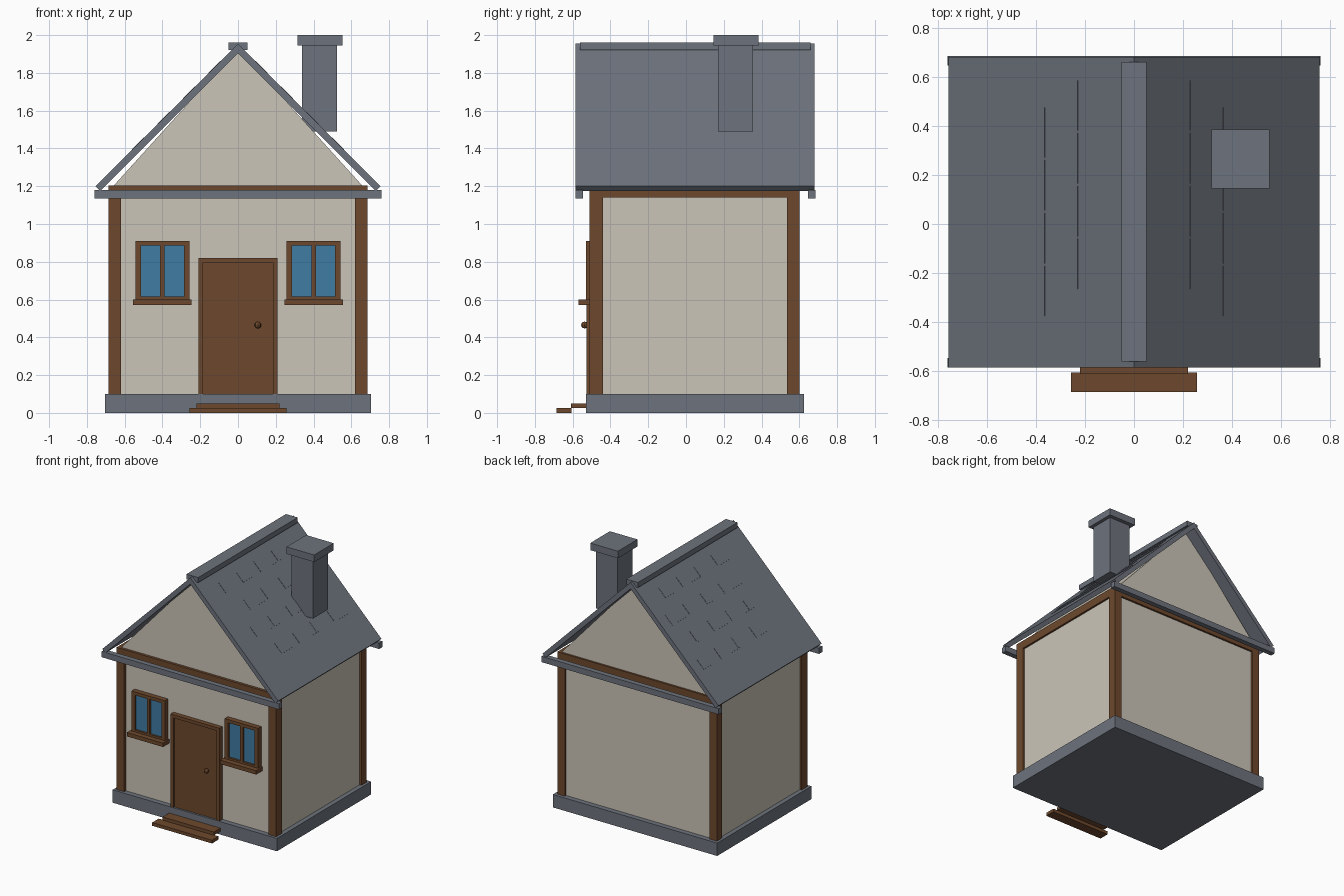
import bpy, bmesh, math
from mathutils import Matrix, Vector

cube = bpy.data.objects.get("Cube")
if cube:
    bpy.data.objects.remove(cube, do_unlink=True)


def material(name, rgb):
    m = bpy.data.materials.new(name)
    m.use_nodes = True
    m.diffuse_color = (*rgb, 1)
    m.node_tree.nodes["Principled BSDF"].inputs["Base Color"].default_value = (*rgb, 1)
    return m


PLASTER = material("cream plaster", (0.60, 0.56, 0.48))
TIMBER = material("brown timber", (0.155, 0.066, 0.026))
SLATE = material("grey slate", (0.155, 0.172, 0.205))
GLASS = material("blue glass", (0.05, 0.20, 0.36))

MID_Y = 0.05          # middle of the house body along y
RIDGE_Z = 1.955       # height where the two roof surfaces meet


def finish(name, bm, mat):
    bmesh.ops.recalc_face_normals(bm, faces=bm.faces)
    mesh = bpy.data.meshes.new(name)
    bm.to_mesh(mesh)
    bm.free()
    mesh.materials.append(mat)
    ob = bpy.data.objects.new(name, mesh)
    bpy.context.collection.objects.link(ob)
    return ob


def add_box(bm, xs, ys, zs):
    size = [b - a for a, b in (xs, ys, zs)]
    mid = Vector([(a + b) / 2 for a, b in (xs, ys, zs)])
    bmesh.ops.create_cube(bm, size=1, matrix=Matrix.Translation(mid) @ Matrix.Diagonal((*size, 1)))


def box(name, xs, ys, zs, mat):
    bm = bmesh.new()
    add_box(bm, xs, ys, zs)
    return finish(name, bm, mat)


def prism(name, outline, ys, mat):
    """Extrude an outline in the xz plane along y."""
    bm = bmesh.new()
    face = bm.faces.new([bm.verts.new((x, ys[0], z)) for x, z in outline])
    out = bmesh.ops.extrude_face_region(bm, geom=[face])["geom"]
    moved = [g for g in out if isinstance(g, bmesh.types.BMVert)]
    bmesh.ops.translate(bm, verts=moved, vec=(0, ys[1] - ys[0], 0))
    return finish(name, bm, mat)


# Base, walls and gable block
box("foundation", (-0.705, 0.705), (-0.53, 0.625), (0, 0.10), SLATE)
box("walls", (-0.67, 0.67), (-0.49, 0.585), (0.10, 1.19), PLASTER)
prism("gable", [(-0.67, 1.19), (0.67, 1.19), (0, 1.93)], (-0.49, 0.585), PLASTER)

# Corner posts and the beams on top of the walls
for side, s in (("right", -1), ("left", 1)):
    xs = sorted((s * 0.62, s * 0.685))
    for end, ys in (("front", (-0.51, -0.44)), ("back", (0.535, 0.60))):
        box(f"{end}_{side}_post", xs, ys, (0.10, 1.18), TIMBER)
    box(f"{side}_beam", xs, (-0.51, 0.60), (1.14, 1.203), TIMBER)
for end, ys in (("front", (-0.51, -0.44)), ("back", (0.535, 0.60))):
    box(f"{end}_beam", (-0.685, 0.685), ys, (1.14, 1.203), TIMBER)

# Roof slopes with thin staggered tiles
for side, s in (("right", -1), ("left", 1)):
    prism(f"{side}_roof_slope",
          [(0, RIDGE_Z), (s * 0.755, RIDGE_Z - 0.755), (s * 0.73, 1.175), (0, 1.905)],
          (-0.585, 0.68), SLATE)
    bm = bmesh.new()
    for row in range(4):
        x = 0.125 + row * 0.135
        centre = Vector((s * x, MID_Y + (0.11 if row % 2 else 0), RIDGE_Z - x))
        turn = Matrix.Translation(centre) @ Matrix.Rotation(s * math.pi / 4, 4, "Y")
        for col in range(4):
            offset = Matrix.Translation((0, (col - 1.5) * 0.215, 0))
            bmesh.ops.create_cube(bm, size=1,
                                  matrix=turn @ offset @ Matrix.Diagonal((0.09, 0.205, 0.004, 1)))
    finish(f"{side}_roof_tiles", bm, SLATE)

box("ridge_cap", (-0.05, 0.05), (-0.56, 0.66), (1.92, 1.96), SLATE)
box("front_eave_board", (-0.76, 0.76), (-0.585, -0.545), (1.135, 1.18), SLATE)
box("back_eave_board", (-0.76, 0.76), (0.645, 0.685), (1.135, 1.18), SLATE)

# Chimney
box("chimney", (0.34, 0.525), (0.17, 0.355), (1.49, 1.95), SLATE)
box("chimney_cap", (0.315, 0.552), (0.145, 0.385), (1.945, 2.0), SLATE)

# Door, frame, knob and steps
box("door", (-0.185, 0.185), (-0.515, -0.48), (0.10, 0.795), TIMBER)
bm = bmesh.new()
for s in (-1, 1):
    add_box(bm, sorted((s * 0.185, s * 0.21)), (-0.527, -0.48), (0.10, 0.82))
add_box(bm, (-0.185, 0.185), (-0.527, -0.48), (0.795, 0.82))
finish("door_frame", bm, TIMBER)
bm = bmesh.new()
bmesh.ops.create_uvsphere(bm, u_segments=8, v_segments=6, radius=0.018,
                          matrix=Matrix.Translation((0.105, -0.537, 0.465)))
finish("door_knob", bm, TIMBER)
box("upper_step", (-0.22, 0.22), (-0.61, -0.53), (0.025, 0.05), TIMBER)
box("lower_step", (-0.257, 0.257), (-0.685, -0.605), (0, 0.025), TIMBER)

# Windows: open frame with a middle bar, two panes and a sill
for side, cx in (("right", -0.40), ("left", 0.40)):
    depth = (-0.53, -0.48)
    bm = bmesh.new()
    for s in (-1, 1):
        add_box(bm, sorted((cx + s * 0.113, cx + s * 0.143)), depth, (0.60, 0.91))
    add_box(bm, (cx - 0.012, cx + 0.012), depth, (0.615, 0.885))
    for zs in ((0.60, 0.615), (0.885, 0.91)):
        add_box(bm, (cx - 0.113, cx + 0.113), depth, zs)
    finish(f"{side}_window_frame", bm, TIMBER)
    box(f"{side}_window_panes", (cx - 0.113, cx + 0.113), (-0.515, -0.48), (0.615, 0.885), GLASS)
    box(f"{side}_window_sill", (cx - 0.155, cx + 0.155), (-0.57, -0.48), (0.57, 0.60), TIMBER)
